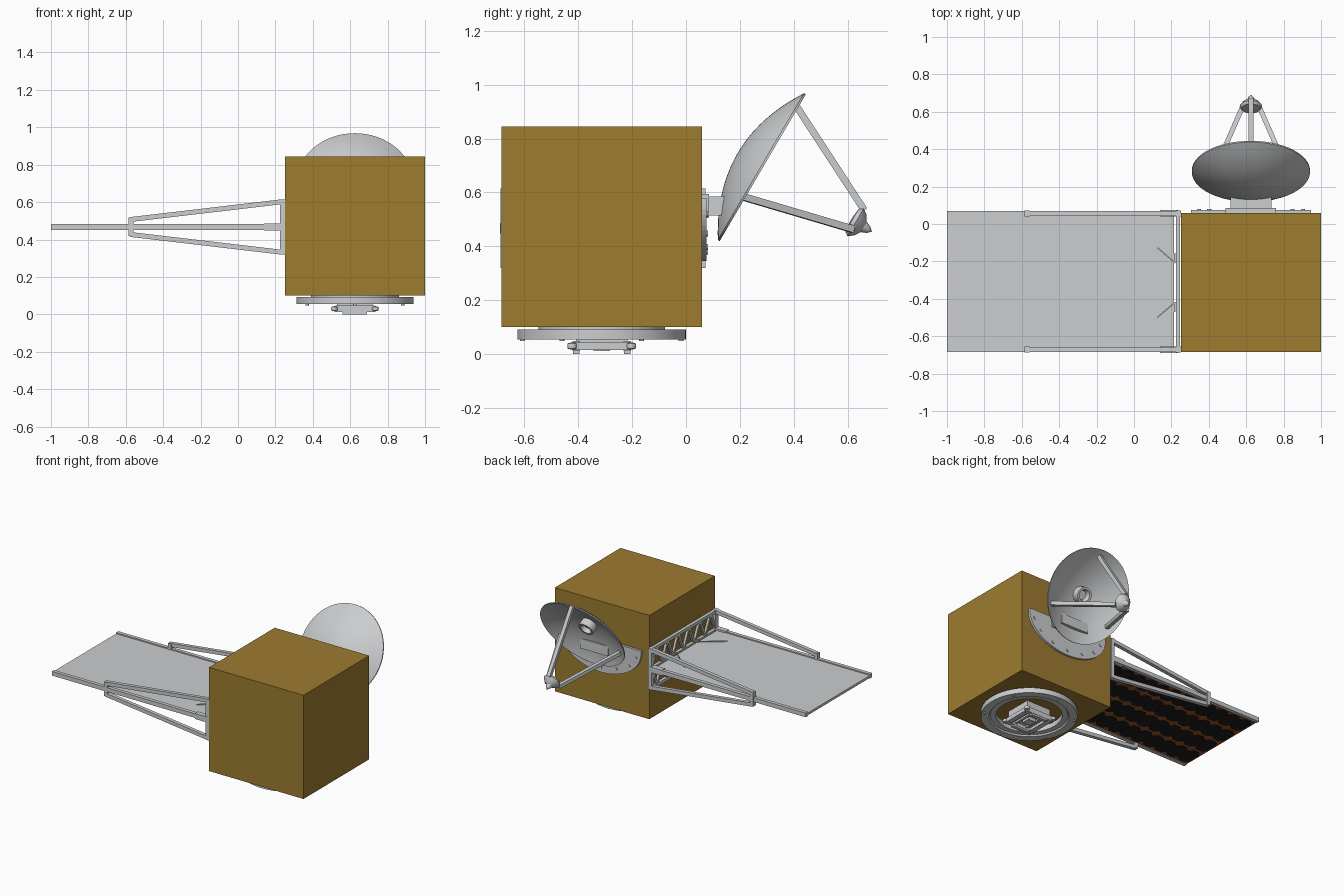
import bpy, bmesh, math
from mathutils import Matrix, Vector

cube = bpy.data.objects.get("Cube")
if cube:
    bpy.data.objects.remove(cube, do_unlink=True)


def material(name, r, g, b):
    m = bpy.data.materials.new(name)
    m.use_nodes = True
    m.diffuse_color = (r, g, b, 1)
    m.node_tree.nodes["Principled BSDF"].inputs["Base Color"].default_value = (r, g, b, 1)
    return m


GOLD = material("gold foil", 0.34, 0.2, 0.03)
GREY = material("light grey", 0.6, 0.61, 0.62)
COPPER = material("copper brown", 0.36, 0.085, 0.016)
BLACK = material("cell black", 0.012, 0.012, 0.013)


def finish(name, bm, mats, matrix=None, smooth=False):
    bmesh.ops.recalc_face_normals(bm, faces=bm.faces)
    if matrix:
        bm.transform(matrix)
    if smooth:
        for f in bm.faces:
            f.smooth = True
        for e in bm.edges:
            e.smooth = e.calc_face_angle(0) < math.radians(32)
    me = bpy.data.meshes.new(name)
    bm.to_mesh(me)
    bm.free()
    for m in mats:
        me.materials.append(m)
    ob = bpy.data.objects.new(name, me)
    bpy.context.collection.objects.link(ob)
    return ob


def box(name, lo, hi, mat=GREY):
    lo, hi = Vector(lo), Vector(hi)
    bm = bmesh.new()
    bmesh.ops.create_cube(bm, size=1)
    m = Matrix.Translation((lo + hi) / 2) @ Matrix.Diagonal((*(hi - lo), 1))
    return finish(name, bm, [mat], m)


def bar(name, a, b, w, h=None):
    """Square bar from a to b."""
    a, b = Vector(a), Vector(b)
    d = b - a
    bm = bmesh.new()
    bmesh.ops.create_cube(bm, size=1)
    m = (Matrix.Translation((a + b) / 2) @ d.to_track_quat('Z', 'Y').to_matrix().to_4x4()
         @ Matrix.Diagonal((w, h or w, d.length, 1)))
    return finish(name, bm, [GREY], m)


def lathe(name, profile, matrix, steps=48):
    """Closed (radius, height) profile turned about the local z axis."""
    bm = bmesh.new()
    vs = [bm.verts.new((r, 0, z)) for r, z in profile]
    es = [bm.edges.new((v, vs[i - 1])) for i, v in enumerate(vs)
          if profile[i][0] + profile[i - 1][0] > 0]
    bmesh.ops.spin(bm, geom=vs + es, cent=(0, 0, 0), axis=(0, 0, 1),
                   angle=math.tau, steps=steps)
    bmesh.ops.remove_doubles(bm, verts=bm.verts, dist=1e-5)
    return finish(name, bm, [GREY], matrix, True)


def prism(name, outline, depth, matrix, mat=GREY):
    bm = bmesh.new()
    f = bm.faces.new([bm.verts.new((x, y, 0)) for x, y in outline])
    new = bmesh.ops.extrude_face_region(bm, geom=[f])["geom"]
    bmesh.ops.translate(bm, vec=(0, 0, depth), verts=[v for v in new if isinstance(v, bmesh.types.BMVert)])
    return finish(name, bm, [mat], matrix)


CX, CY = 0.625, -0.313

# Main body
box("body", (0.25, -0.685, 0.1), (1, 0.06, 0.845), GOLD)

# Adapter ring below the body
lathe("adapter_ring", [(0.215, 0.1), (0.235, 0.1), (0.235, 0.092), (0.313, 0.092),
                       (0.313, 0.055), (0.26, 0.055), (0.252, 0.065), (0.215, 0.065)],
      Matrix.Translation((CX, CY, 0)), 64)
for i in range(6):
    t = i * math.tau / 6 + math.pi / 2
    lathe("ring_bolt", [(0, 0.048), (0.009, 0.048), (0.009, 0.056), (0, 0.056)],
          Matrix.Translation((CX + 0.295 * math.cos(t), CY + 0.295 * math.sin(t), 0)), 12)

# Docking unit inside the ring
box("docking_base", (CX - 0.095, CY - 0.095, 0.035), (CX + 0.095, CY + 0.095, 0.1))
box("docking_pad", (CX - 0.03, CY - 0.03, 0.012), (CX + 0.03, CY + 0.03, 0.04))
for s in (-1, 1):
    bar("docking_rail", (CX - 0.105, CY + s * 0.095, 0.03), (CX + 0.105, CY + s * 0.095, 0.03), 0.028, 0.036)
    bar("docking_rail", (CX + s * 0.095, CY - 0.105, 0.03), (CX + s * 0.095, CY + 0.105, 0.03), 0.036, 0.028)
    bar("docking_rib", (CX + s * 0.045, CY - 0.09, 0.03), (CX + s * 0.045, CY + 0.09, 0.03), 0.015)
    box("docking_foot", (CX - 0.065, CY + s * 0.095 - 0.012, 0), (CX + 0.065, CY + s * 0.095 + 0.012, 0.02))
    for t in (-1, 1):
        lathe("docking_knob", [(0, 0.016), (0.016, 0.02), (0.018, 0.03), (0.016, 0.04), (0, 0.044)],
              Matrix.Translation((CX + s * 0.11, CY + t * 0.11, 0)), 16)

# Solar panel: grey above, copper below
panel = box("solar_panel", (-1, -0.67, 0.457), (0.215, 0.055, 0.474))
panel.data.materials.append(COPPER)
for p in panel.data.polygons:
    p.material_index = int(p.normal.z < -0.5)

# Chamfered solar cells on the underside
COLS, ROWS = 12, 4
cw, ch, cut = 1.19 / COLS, 0.7 / ROWS, 0.026
hx, hy = cw / 2 - 0.001, ch / 2 - 0.012
octagon = [(hx, hy - cut), (hx - cut, hy), (cut - hx, hy), (-hx, hy - cut),
           (-hx, cut - hy), (cut - hx, -hy), (hx - cut, -hy), (hx, cut - hy)]
for i in range(COLS):
    for j in range(ROWS):
        prism("solar_cell", octagon, 0.004,
              Matrix.Translation((-0.99 + (i + 0.5) * cw, -0.658 + (j + 0.5) * ch, 0.454)), BLACK)

# Panel side rails, sloping arms and wall posts
MID = 0.467
for y, s in ((0.057, 1), (-0.672, -1)):
    box("panel_rail", (-1, y - 0.013, MID - 0.015), (0.24, y + 0.013, MID + 0.015))
    box("arm_bracket", (-0.585, y - 0.016, 0.418), (-0.56, y + 0.016, 0.518))
    box("rail_hinge", (0.14, y - 0.018, MID - 0.02), (0.235, y + 0.018, MID + 0.02))
    box("wall_post", (0.225, y - 0.016, 0.32), (0.25, y + 0.016, 0.615))
    for k in (-1, 1):
        bar("support_arm", (-0.575, y, MID + k * 0.04), (0.235, y, MID + k * 0.135), 0.026)
    # Thin brace on the panel
    yo, yi = CY + s * 0.242, CY + s * 0.105
    bar("panel_brace", (0.06, yo, 0.477), (0.22, yi, 0.482), 0.006)
    bar("brace_foot", (0.22, yi, 0.482), (0.22, yi + s * 0.05, 0.482), 0.01)

# Wall truss
for z in (0.33, MID, 0.603):
    bar("truss_beam", (0.236, -0.68, z), (0.236, 0.065, z), 0.022)
BAYS = 6
step = 0.73 / BAYS
for i in range(BAYS):
    y = -0.672 + i * step
    for k in (-1, 1):
        far = MID + k * 0.136
        bar("truss_diagonal", (0.236, y, MID), (0.236, y + step / 2, far), 0.016)
        bar("truss_diagonal", (0.236, y + step / 2, far), (0.236, y + step, MID), 0.016)

# Curved back plate with bolts
back = Matrix.Translation((CX, 0.06, 0.56)) @ Matrix.Rotation(math.pi / 2, 4, 'X')
arc = [(0.32 * math.cos(t), -0.215 * math.sin(t)) for t in (math.pi * i / 32 for i in range(33))]
prism("back_plate", [(0.32, 0.02)] + arc + [(-0.32, 0.02)], -0.016, back)
for i in range(7):
    t = math.pi * (i + 0.5) / 7
    lathe("plate_bolt", [(0, 0), (0.011, 0), (0.011, -0.021), (0, -0.021)],
          back @ Matrix.Translation((0.285 * math.cos(t), -0.18 * math.sin(t), 0)), 12)

# Dish mount
box("dish_mount_base", (0.49, 0.06, 0.505), (0.76, 0.085, 0.595))
box("dish_mount", (0.515, 0.07, 0.515), (0.735, 0.15, 0.585))

# Dish frame: local z is the dish axis, origin at the rim centre
DISH = Matrix(((-1, 0, 0, CX), (0, 0.506, 0.862, 0.285),
               (0, 0.862, -0.506, 0.692), (0, 0, 0, 1)))
R, DEPTH, N = 0.316, 0.1, 14


def bowl(r):
    return DEPTH * ((r / R) ** 2 - 1)


radii = [R * i / N for i in range(N + 1)]
lathe("dish", [(r, bowl(r)) for r in radii] + [(r, bowl(r) - 0.008) for r in reversed(radii)], DISH, 64)
lathe("feed_horn", [(0, -0.1), (0.055, -0.1), (0.055, -0.045), (0.04, -0.045), (0.03, -0.075), (0, -0.075)],
      DISH, 32)
lathe("sub_reflector", [(0, 0.38), (0.05, 0.385), (0.06, 0.4), (0.045, 0.42), (0.022, 0.435),
                        (0.014, 0.455), (0, 0.47)], DISH, 32)

# Tripod struts
for i in range(3):
    t = math.pi / 2 + i * math.tau / 3
    c, s = math.cos(t), math.sin(t)
    bar("dish_strut", DISH @ Vector((0.27 * c, 0.27 * s, bowl(0.27))),
        DISH @ Vector((0.055 * c, 0.055 * s, 0.405)), 0.026)
